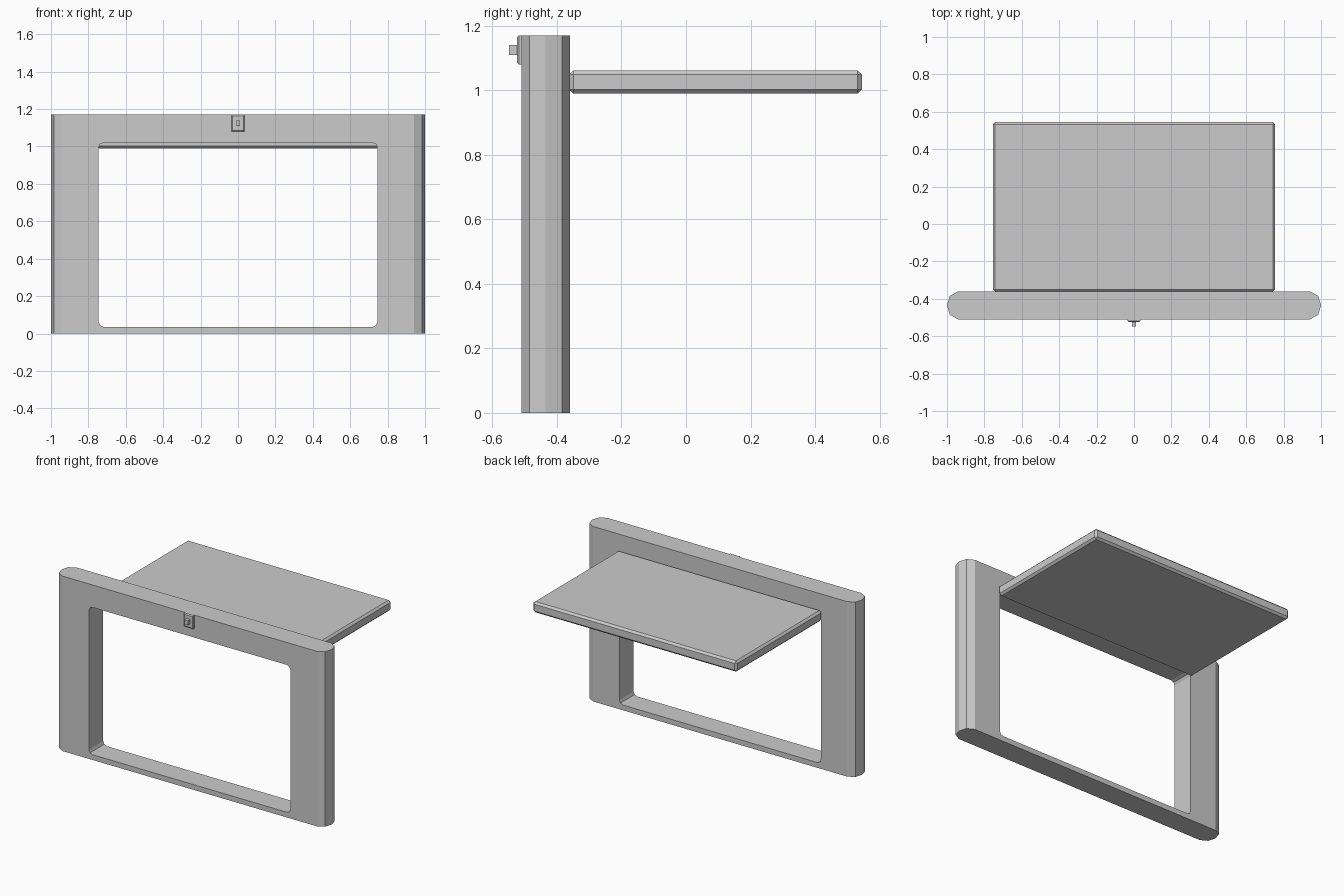
import bpy
import bmesh
from mathutils import Vector

if "Cube" in bpy.data.objects:
    bpy.data.objects.remove(bpy.data.objects["Cube"], do_unlink=True)

grey = bpy.data.materials.new("light_grey")
grey.use_nodes = True
grey.diffuse_color = (0.6, 0.6, 0.6, 1)
grey.node_tree.nodes["Principled BSDF"].inputs["Base Color"].default_value = (0.6, 0.6, 0.6, 1)


def add_object(name, bm):
    bmesh.ops.recalc_face_normals(bm, faces=bm.faces)
    mesh = bpy.data.meshes.new(name)
    bm.to_mesh(mesh)
    bm.free()
    mesh.materials.append(grey)
    obj = bpy.data.objects.new(name, mesh)
    bpy.context.collection.objects.link(obj)
    return obj


def box(name, low, high, bevel=0.0, segments=1, pick=lambda edge: True):
    """Box between two corners, with the picked edges bevelled."""
    low, high = Vector(low), Vector(high)
    bm = bmesh.new()
    bmesh.ops.create_cube(bm, size=1)
    for v in bm.verts:
        v.co = (low + high) / 2 + v.co * (high - low)
    if bevel:
        bmesh.ops.bevel(bm, geom=[e for e in bm.edges if pick(e)], offset=bevel,
                        segments=segments, profile=0.5, affect='EDGES')
    return add_object(name, bm)


def along_y(edge):
    a, b = edge.verts
    return abs(a.co.y - b.co.y) > 0.01


def at_front(edge):
    return all(v.co.y < -0.52 for v in edge.verts)


# Frame: rounded-end plan pulled up to full height
mid_y = -0.435
end = [(0.94, -0.075), (0.985, -0.05), (1.0, 0), (0.985, 0.05), (0.94, 0.075)]
plan = end + [(-x, -y) for x, y in end]
bm = bmesh.new()
base = bm.faces.new([bm.verts.new((x, mid_y + y, 0)) for x, y in plan])
pulled = bmesh.ops.extrude_face_region(bm, geom=[base])
bmesh.ops.translate(bm, vec=(0, 0, 1.17),
                    verts=[g for g in pulled["geom"] if isinstance(g, bmesh.types.BMVert)])
# The extrusion keeps the base face, so the prism is closed
if not any(all(v.co.z < 0.01 for v in f.verts) for f in bm.faces):
    bm.faces.new([v for v in bm.verts if v.co.z < 0.01])
frame = add_object("frame", bm)

# Opening with rounded corners
cutter = box("opening_cutter", (-0.745, -0.7, 0.035), (0.745, -0.2, 1.02), 0.027, 2, along_y)
cutter.hide_render = True
cut = frame.modifiers.new("opening", 'BOOLEAN')
cut.object = cutter
cut.operation = 'DIFFERENCE'
cut.solver = 'EXACT'
bpy.context.view_layer.objects.active = frame
frame.select_set(True)
bpy.ops.object.modifier_apply(modifier=cut.name)
bpy.data.objects.remove(cutter, do_unlink=True)

# Raised door panel standing out behind the frame
box("door_panel", (-0.755, -0.362, 0.99), (0.755, 0.545, 1.062), 0.013)

# Latch plate with a small knob
box("latch_plate", (-0.035, -0.524, 1.08), (0.035, -0.505, 1.17), 0.006, 1, at_front)
box("latch_knob", (-0.012, -0.548, 1.11), (0.012, -0.52, 1.14))
